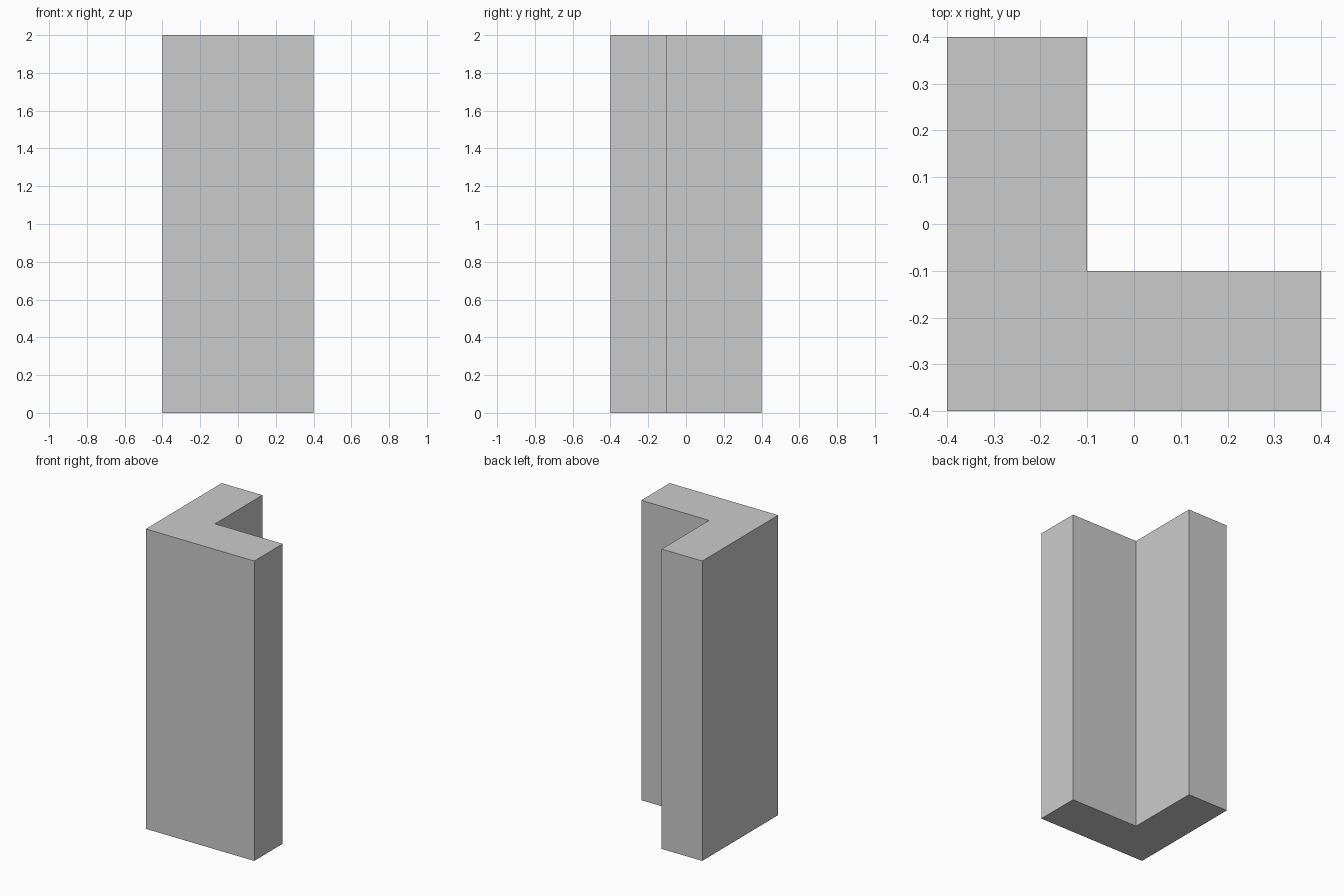
import bpy
import bmesh

if "Cube" in bpy.data.objects:
    bpy.data.objects.remove(bpy.data.objects["Cube"])

HEIGHT = 2.0
HALF = 0.4      # half the outer width
INNER = -0.1    # inner corner position on x and y

# L-shaped footprint, counter-clockwise
profile = [(-HALF, -HALF), (HALF, -HALF), (HALF, INNER),
           (INNER, INNER), (INNER, HALF), (-HALF, HALF)]

# Extrude the footprint upward into a corner column
bm = bmesh.new()
base = bm.faces.new([bm.verts.new((x, y, 0)) for x, y in profile])
top = bmesh.ops.extrude_face_region(bm, geom=[base], use_keep_orig=True)
top_verts = [g for g in top["geom"] if isinstance(g, bmesh.types.BMVert)]
bmesh.ops.translate(bm, verts=top_verts, vec=(0, 0, HEIGHT))
bmesh.ops.recalc_face_normals(bm, faces=bm.faces)

mesh = bpy.data.meshes.new("corner_column")
bm.to_mesh(mesh)
bm.free()
bpy.context.collection.objects.link(bpy.data.objects.new("corner_column", mesh))
